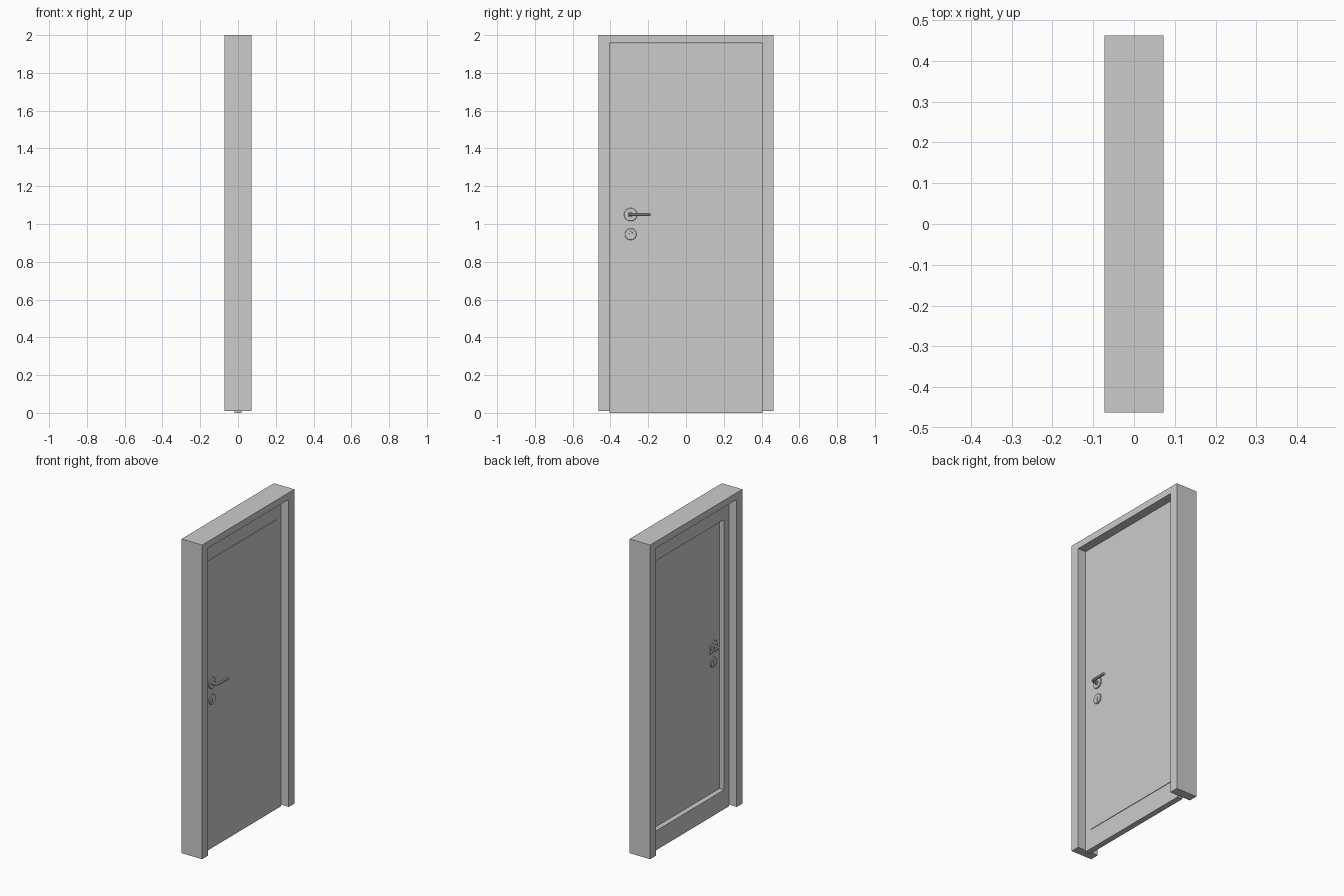
import bpy, bmesh, math
from mathutils import Matrix, Vector

if "Cube" in bpy.data.objects:
    bpy.data.objects.remove(bpy.data.objects["Cube"])


def finish(name, bm):
    bmesh.ops.recalc_face_normals(bm, faces=bm.faces)
    me = bpy.data.meshes.new(name)
    bm.to_mesh(me)
    bm.free()
    ob = bpy.data.objects.new(name, me)
    bpy.context.collection.objects.link(ob)
    return ob


def smooth(ob):
    bpy.ops.object.select_all(action='DESELECT')
    ob.select_set(True)
    bpy.context.view_layer.objects.active = ob
    bpy.ops.object.shade_smooth_by_angle(angle=math.radians(35))


def extrude_outline(name, loop, x0, x1):
    """Solid from a (y, z) outline, extruded along x."""
    bm = bmesh.new()
    face = bm.faces.new([bm.verts.new((x0, y, z)) for y, z in loop])
    new = bmesh.ops.extrude_face_region(bm, geom=[face])['geom']
    bmesh.ops.translate(bm, vec=(x1 - x0, 0, 0),
                        verts=[v for v in new if isinstance(v, bmesh.types.BMVert)])
    return finish(name, bm)


def box(name, x, y, z):
    return extrude_outline(name, [(y[0], z[0]), (y[1], z[0]), (y[1], z[1]), (y[0], z[1])], *x)


def lathe(name, profile, y, z, side, segs=32):
    """Spin a (distance from mid-plane, radius) profile about an x axis."""
    bm = bmesh.new()
    vs = [bm.verts.new((MID + side * d, y, z + r)) for d, r in profile]
    es = [bm.edges.new(p) for p in zip(vs, vs[1:])]
    bmesh.ops.spin(bm, geom=vs + es, cent=(0, y, z), axis=(1, 0, 0),
                   angle=math.tau, steps=segs)
    bmesh.ops.remove_doubles(bm, verts=bm.verts, dist=1e-5)
    ob = finish(name, bm)
    smooth(ob)
    return ob


# Three-sided door frame
W, IN, TOP, HEAD, D = 0.462, 0.405, 2.0, 1.957, 0.072
extrude_outline("door_frame", [(-W, .01), (-IN, .01), (-IN, HEAD), (IN, HEAD),
                               (IN, .01), (W, .01), (W, TOP), (-W, TOP)], -D, D)

# Door leaf: stiles, rails and a thin panel set to the +x side
T, PY, PZ0, PZ1 = 0.018, 0.356, 0.123, 1.834
for s, n in ((-1, "lock_stile"), (1, "hinge_stile")):
    box(n, (-T, T), sorted((s * PY, s * 0.404)), (0, 1.956))
box("bottom_rail", (-T, T), (-PY, PY), (0, PZ0))
box("top_rail", (-T, T), (-PY, PY), (PZ1, 1.956))
box("door_panel", (0.0145, 0.0215), (-PY, PY), (PZ0, PZ1))

# Hardware on both faces of the panel
MID, HY, HZ, KZ = 0.018, -0.293, 1.05, 0.946
for side, tag in ((1, "outer"), (-1, "inner")):
    # Lever rosette with a collar
    lathe("rosette_" + tag, [(.003, 0), (.003, .035), (.009, .035), (.011, .033),
                             (.011, .014), (.016, .013), (.016, 0)], HY, HZ, side)
    # Lever: neck and bent grip
    cu = bpy.data.curves.new("lever_" + tag, 'CURVE')
    cu.dimensions = '3D'
    cu.bevel_depth, cu.bevel_resolution, cu.use_fill_caps = 0.009, 3, True
    r, out = 0.013, 0.044
    pts = [(.012, 0)] + [(out - r + r * math.sin(a), r - r * math.cos(a))
                         for a in (i * math.pi / 12 for i in range(7))] + [(out, .106)]
    sp = cu.splines.new('POLY')
    sp.points.add(len(pts) - 1)
    for p, (d, y) in zip(sp.points, pts):
        p.co = (MID + side * d, HY + y, HZ, 1)
    tmp = bpy.data.objects.new("lever_path", cu)
    bpy.context.collection.objects.link(tmp)
    bpy.context.view_layer.update()
    me = bpy.data.meshes.new_from_object(tmp.evaluated_get(bpy.context.evaluated_depsgraph_get()))
    bpy.data.objects.remove(tmp)
    lever = bpy.data.objects.new("lever_" + tag, me)
    bpy.context.collection.objects.link(lever)
    smooth(lever)
    # Lock escutcheon with a keyhole-shaped cylinder
    lathe("lock_escutcheon_" + tag, [(.003, 0), (.003, .031), (.008, .031),
                                     (.010, .029), (.010, 0)], HY, KZ, side)
    lathe("lock_barrel_" + tag, [(.009, 0), (.009, .0095), (.012, .0085),
                                 (.012, 0)], HY, KZ + .007, side, 20)
    x = sorted((MID + side * .009, MID + side * .0118))
    box("lock_body_" + tag, x, (HY - .005, HY + .005), (KZ - .019, KZ + .004))
